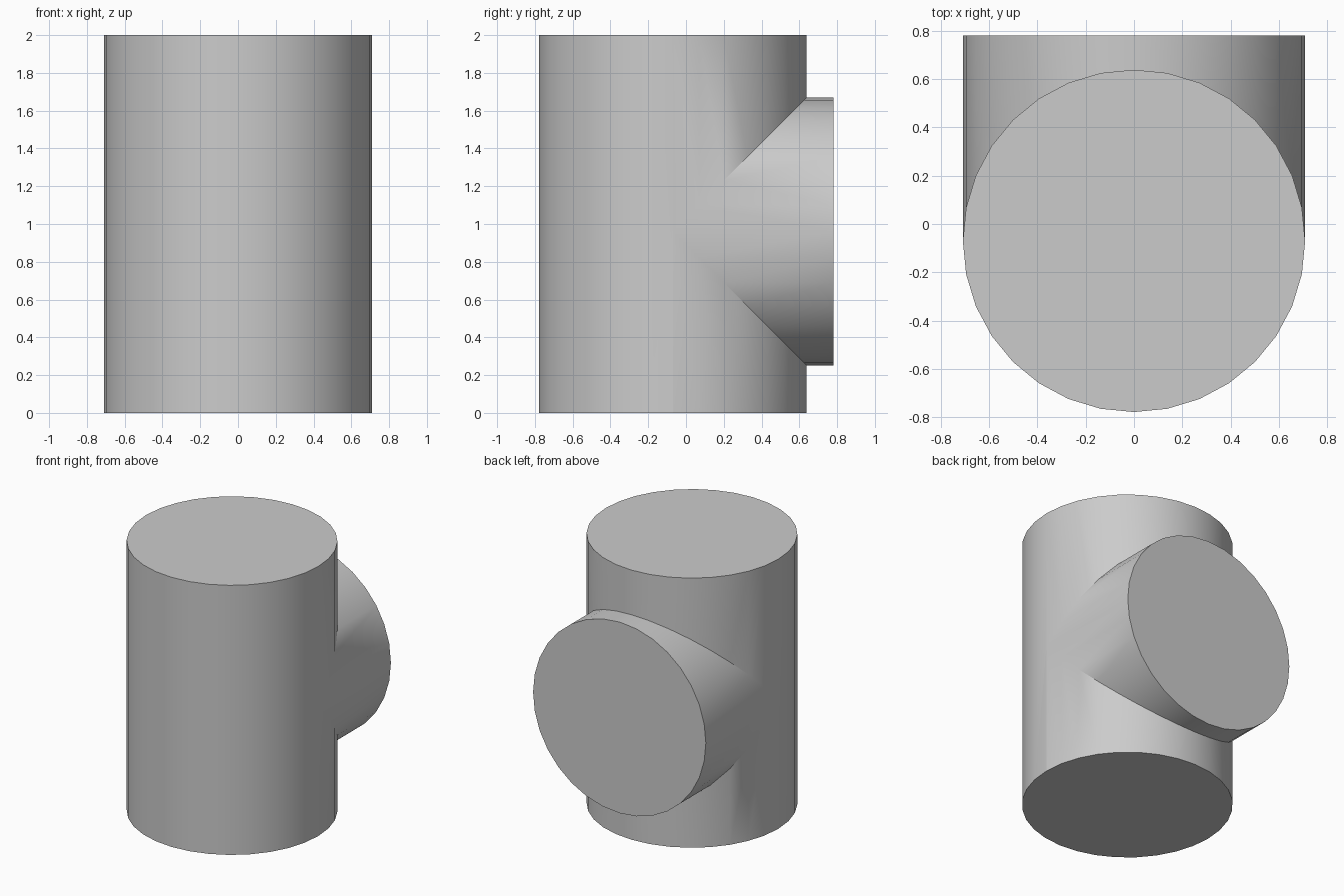
import bpy
import math

default = bpy.data.objects.get("Cube")
if default:
    bpy.data.objects.remove(default, do_unlink=True)

RADIUS = 0.709
AXIS_Y = -0.07      # centre line of the upright pipe
BRANCH_Z = 0.96     # centre line of the side branch
BRANCH_END = 0.78

grey = bpy.data.materials.new("plain_grey")
grey.use_nodes = True
colour = (0.6, 0.6, 0.6, 1)
grey.diffuse_color = colour
grey.node_tree.nodes["Principled BSDF"].inputs["Base Color"].default_value = colour


def cylinder(name, length, location, rotation=(0, 0, 0)):
    bpy.ops.mesh.primitive_cylinder_add(
        vertices=32, radius=RADIUS, depth=length,
        location=location, rotation=rotation)
    obj = bpy.context.object
    obj.name = name
    obj.data.materials.append(grey)
    return obj


# Side branch, starting on the axis of the upright and leaving at the back
length = BRANCH_END - AXIS_Y
branch = cylinder("side_branch", length,
                  (0, AXIS_Y + length / 2, BRANCH_Z), (math.pi / 2, 0, 0))

# Upright pipe, joined with the branch into one solid tee
pipe = cylinder("tee_pipe", 2, (0, AXIS_Y, 1))
union = pipe.modifiers.new("join_branch", 'BOOLEAN')
union.operation = 'UNION'
union.solver = 'EXACT'
union.object = branch
bpy.ops.object.modifier_apply(modifier=union.name)
bpy.data.objects.remove(branch, do_unlink=True)

bpy.ops.object.shade_smooth_by_angle(angle=math.radians(30))
